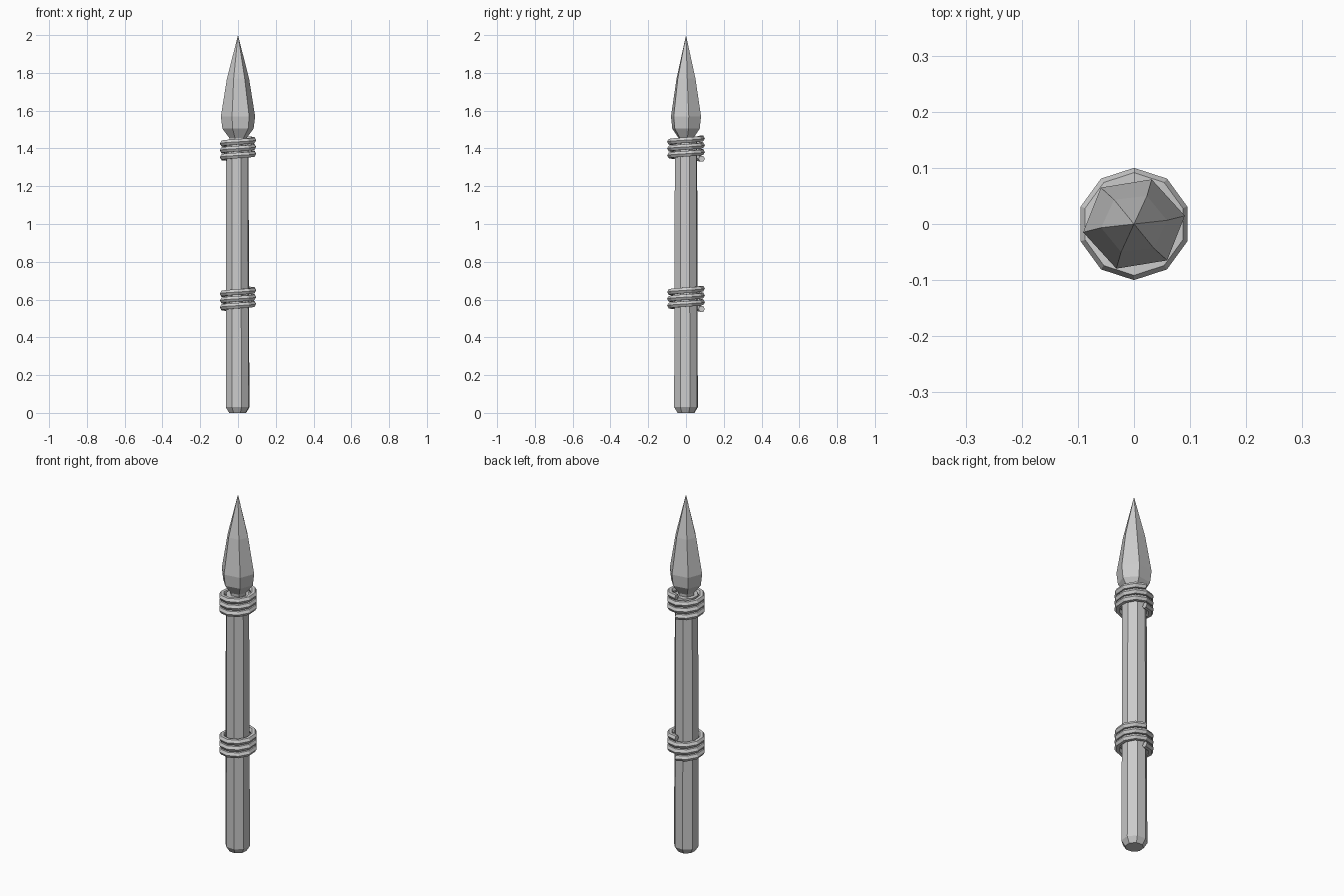
import bpy, bmesh
from math import sin, cos, pi, radians
from mathutils import Vector

cube = bpy.data.objects.get("Cube")
if cube:
    bpy.data.objects.remove(cube, do_unlink=True)

grey = bpy.data.materials.new("plain_grey")
grey.use_nodes = True
colour = (0.6, 0.6, 0.6, 1)
grey.diffuse_color = colour
grey.node_tree.nodes["Principled BSDF"].inputs["Base Color"].default_value = colour


def loft(name, rings):
    """Join successive rings of points into a flat-faced closed solid."""
    bm = bmesh.new()
    loops = [[bm.verts.new(p) for p in ring] for ring in rings]
    for a, b in zip(loops, loops[1:]):
        n = len(a)
        for i in range(n):
            j = (i + 1) % n
            if len(b) == 1:
                bm.faces.new((a[i], a[j], b[0]))
            else:
                bm.faces.new((a[i], a[j], b[j], b[i]))
    for cap in (loops[0], loops[-1]):
        if len(cap) > 2:
            bm.faces.new(cap)
    bmesh.ops.recalc_face_normals(bm, faces=bm.faces)
    mesh = bpy.data.meshes.new(name)
    bm.to_mesh(mesh)
    bm.free()
    mesh.materials.append(grey)
    obj = bpy.data.objects.new(name, mesh)
    bpy.context.collection.objects.link(obj)
    return obj


def ring(radius, z, sides, turn, shift=0.0, depth=1.0):
    angles = [radians(turn) + 2 * pi * i / sides for i in range(sides)]
    return [(shift + radius * cos(a), depth * radius * sin(a), z) for a in angles]


# Eight-sided shaft with a chamfered foot
loft("shaft", [ring(r, z, 8, 18, s) for r, z, s in
               ((0.047, 0, -0.002), (0.066, 0.03, -0.002),
                (0.064, 0.6, -0.003), (0.062, 1.44, -0.003))])

# Six-sided pointed head, slightly twisted
head = [ring(r, z, 6, t, 0, 0.92) for r, z, t in
        ((0.042, 1.42, 10), (0.046, 1.455, 10), (0.084, 1.505, 10),
         (0.092, 1.57, 10), (0.059, 1.77, 7))]
loft("spear_head", head + [[(0, 0, 2)]])


# Rope wraps: three helical turns of a six-sided cord
def wrap(name, bottom, pitch=0.036, turns=3, steps=10, start=90, radius=0.083, cord=0.017):
    rings = []
    for k in range(turns * steps + 1):
        a = radians(start) + 2 * pi * k / steps
        out = Vector((cos(a), sin(a), 0))
        centre = out * radius + Vector((0, 0, bottom + pitch * k / steps))
        rings.append([centre + out * (cord * cos(i * pi / 3))
                      + Vector((0, 0, cord * sin(i * pi / 3))) for i in range(6)])
    loft(name, rings)


wrap("upper_wrap", 1.345)
wrap("lower_wrap", 0.55)
